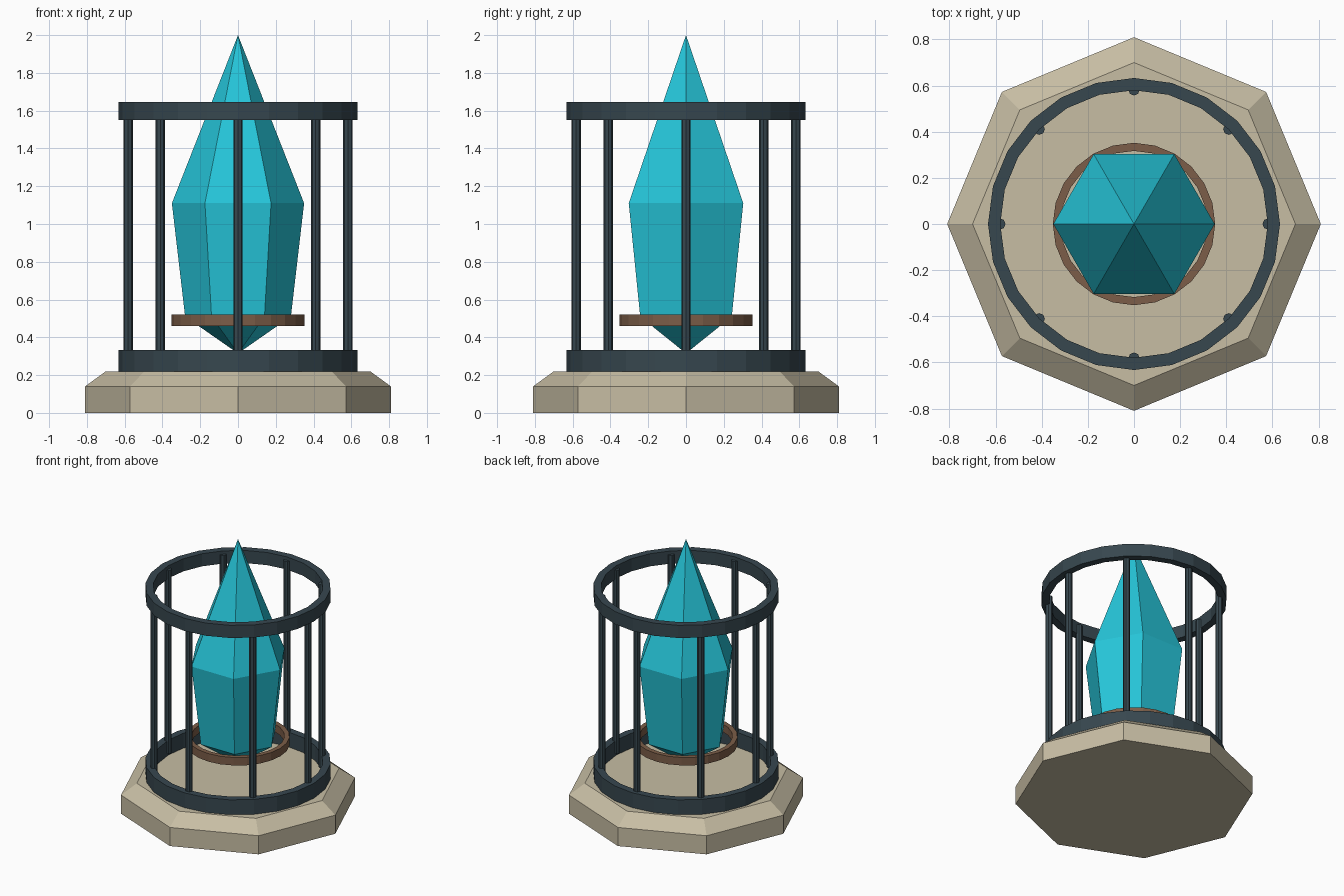
import bpy, bmesh
from math import cos, sin, pi

cube = bpy.data.objects.get("Cube")
if cube:
    bpy.data.objects.remove(cube, do_unlink=True)


def material(name, rgb):
    mat = bpy.data.materials.new(name)
    mat.use_nodes = True
    mat.diffuse_color = (*rgb, 1)
    mat.node_tree.nodes["Principled BSDF"].inputs["Base Color"].default_value = (*rgb, 1)
    return mat


stone = material("pale_stone", (0.57, 0.51, 0.37))
iron = material("dark_iron", (0.038, 0.063, 0.078))
bronze = material("brown_bronze", (0.20, 0.11, 0.065))
cyan = material("cyan_crystal", (0.019, 0.565, 0.70))


def lathe(name, profile, sides, mat, closed=False, center=(0, 0)):
    """Turn (radius, height) points around a vertical axis with flat sides."""
    bm = bmesh.new()
    loops = []
    for r, z in profile:
        count = sides if r > 0 else 1
        loops.append([bm.verts.new((center[0] + r * cos(2 * pi * i / sides),
                                    center[1] + r * sin(2 * pi * i / sides), z))
                      for i in range(count)])
    pairs = list(zip(loops, loops[1:]))
    if closed:
        pairs.append((loops[-1], loops[0]))
    for a, b in pairs:
        for i in range(sides):
            j = (i + 1) % sides
            corners = [a[i % len(a)], a[j % len(a)], b[j % len(b)], b[i % len(b)]]
            bm.faces.new(list(dict.fromkeys(corners)))
    if not closed:
        for loop in (loops[0], loops[-1]):
            if len(loop) > 1:
                bm.faces.new(loop)
    bmesh.ops.recalc_face_normals(bm, faces=bm.faces[:])
    mesh = bpy.data.meshes.new(name)
    bm.to_mesh(mesh)
    bm.free()
    mesh.materials.append(mat)
    obj = bpy.data.objects.new(name, mesh)
    bpy.context.collection.objects.link(obj)
    return obj


def ring(name, inner, outer, low, high, mat):
    lathe(name, [(outer, low), (outer, high), (inner, high), (inner, low)],
          24, mat, closed=True)


# Octagonal plinth with a sloped upper edge
lathe("plinth", [(0.81, 0), (0.81, 0.14), (0.70, 0.22)], 8, stone)

# Cage rings and bars
ring("lower_cage_ring", 0.58, 0.633, 0.215, 0.332, iron)
ring("upper_cage_ring", 0.58, 0.633, 1.55, 1.645, iron)
for k in range(8):
    angle = k * pi / 4
    lathe(f"cage_bar_{k + 1}", [(0.025, 0.24), (0.025, 1.62)], 8, iron,
          center=(0.582 * cos(angle), 0.582 * sin(angle)))

# Holder ring around the foot of the crystal
ring("crystal_holder", 0.317, 0.352, 0.46, 0.52, bronze)

# Six-sided crystal, pointed at both ends
lathe("crystal", [(0, 0.315), (0.28, 0.51), (0.35, 1.11), (0, 2.0)], 6, cyan)
